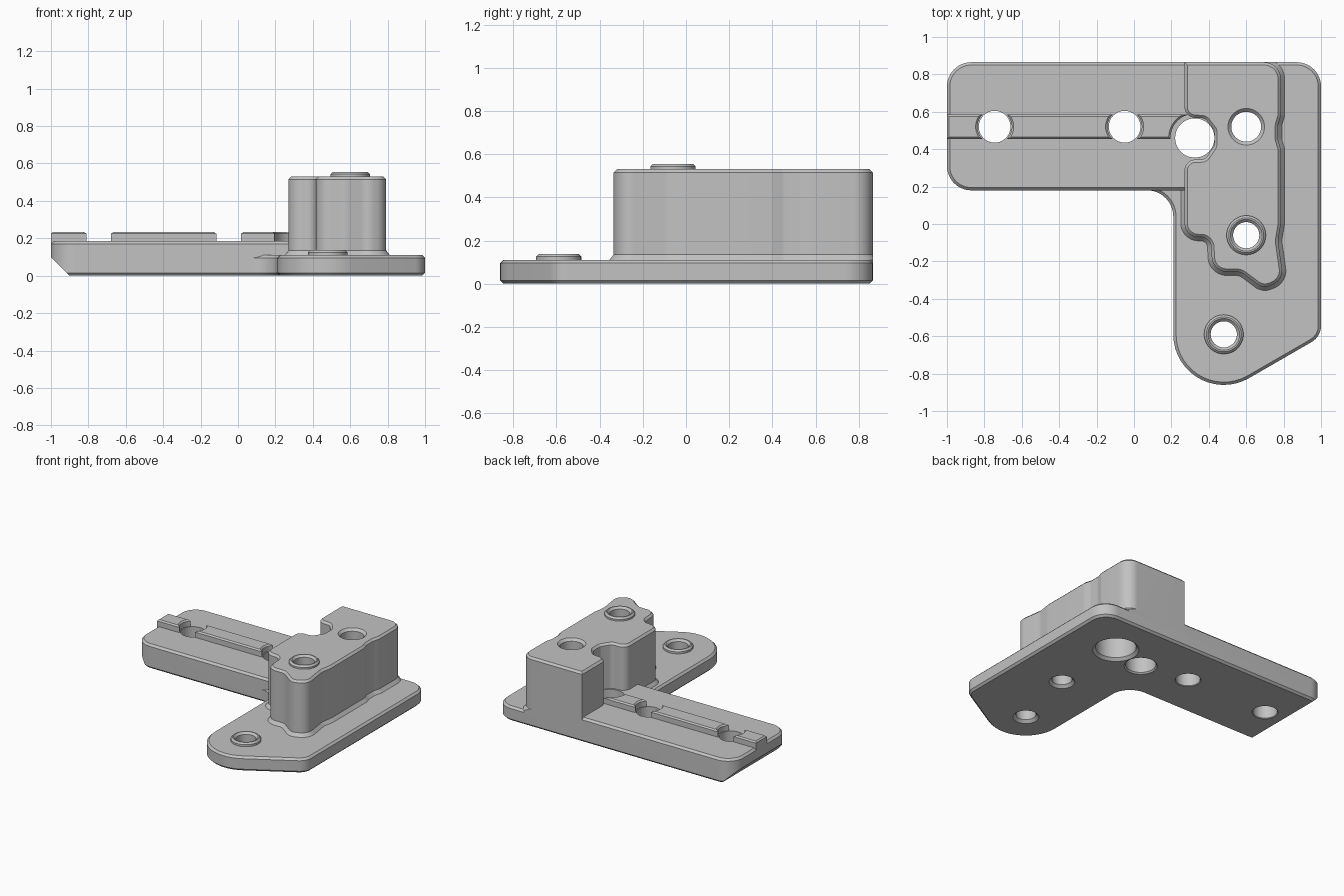
import bpy
import bmesh
import math
from mathutils import Matrix, Vector

if "Cube" in bpy.data.objects:
    bpy.data.objects.remove(bpy.data.objects["Cube"], do_unlink=True)

grey = bpy.data.materials.new("plain grey")
grey.use_nodes = True
GREY = (0.54, 0.54, 0.54, 1)
grey.diffuse_color = GREY
grey.node_tree.nodes["Principled BSDF"].inputs["Base Color"].default_value = GREY

BACK = 0.865


def rounded(corners):
    """Counter-clockwise outline from (x, y, fillet radius) corners."""
    pts = []
    for i, (x, y, r) in enumerate(corners):
        p = Vector((x, y))
        d1 = (p - Vector(corners[i - 1][:2])).normalized()
        d2 = (Vector(corners[(i + 1) % len(corners)][:2]) - p).normalized()
        turn = math.atan2(d1.x * d2.y - d1.y * d2.x, d1.dot(d2))
        if r == 0:
            pts.append(p)
            continue
        start = p - d1 * r * math.tan(abs(turn) / 2)
        center = start + Vector((-d1.y, d1.x)) * math.copysign(r, turn)
        steps = max(2, math.ceil(abs(turn) / 0.14))
        for k in range(steps + 1):
            pts.append(center + Matrix.Rotation(turn * k / steps, 2) @ (start - center))
    return pts


def circle(x, y, r, n=48):
    return [Vector((x + r * math.cos(math.tau * k / n), y + r * math.sin(math.tau * k / n)))
            for k in range(n)]


def inset(pts, d):
    out = []
    for i, p in enumerate(pts):
        a = (p - pts[i - 1]).normalized()
        b = (pts[(i + 1) % len(pts)] - p).normalized()
        n = Vector((-a.y - b.y, a.x + b.x))
        out.append(p + n * d / (1 + a.dot(b)))
    return out


def loft(bm, pts, layers):
    """Stack the outline at each (z, inset) and close both ends."""
    rings = [[bm.verts.new((p.x, p.y, z)) for p in inset(pts, d)] for z, d in layers]
    n = len(pts)
    for lo, hi in zip(rings, rings[1:]):
        for i in range(n):
            j = (i + 1) % n
            bm.faces.new((lo[i], lo[j], hi[j], hi[i]))
    bm.faces.new(rings[0][::-1])
    bm.faces.new(rings[-1])


def to_object(name, bm):
    mesh = bpy.data.meshes.new(name)
    bmesh.ops.recalc_face_normals(bm, faces=bm.faces)
    bm.to_mesh(mesh)
    bm.free()
    ob = bpy.data.objects.new(name, mesh)
    bpy.context.collection.objects.link(ob)
    mesh.materials.append(grey)
    return ob


def part(name, pts, layers):
    bm = bmesh.new()
    loft(bm, pts, layers)
    # Trim anything that flares past the flush back face
    bmesh.ops.bisect_plane(bm, geom=bm.verts[:] + bm.edges[:] + bm.faces[:], dist=1e-5,
                           plane_co=(0, BACK, 0), plane_no=(0, 1, 0), clear_outer=True)
    bmesh.ops.holes_fill(bm, edges=[e for e in bm.edges if e.is_boundary], sides=0)
    return to_object(name, bm)


# Cutters: one per bore with its chamfers, plus the sloped underside of the arm end
cutters = []


def bore(x, y, *steps):
    bm = bmesh.new()
    loft(bm, circle(x, y, steps[0][1]), [(z, steps[0][1] - r) for z, r in steps])
    cutters.append(to_object("bore_cutter", bm))


for hx in (-0.745, -0.05):
    bore(hx, 0.52, (-0.01, 0.1), (0.005, 0.085), (0.7, 0.085))
bore(0.325, 0.46, (-0.01, 0.125), (0.01, 0.105), (0.7, 0.105))
bore(0.6, 0.52, (-0.01, 0.17), (0.02, 0.14), (0.4, 0.14), (0.401, 0.08),
     (0.512, 0.08), (0.542, 0.11), (0.7, 0.11))
for hx, hy, top in ((0.6, -0.06, 0.555), (0.48, -0.59, 0.137)):
    bore(hx, hy, (-0.01, 0.1), (0.02, 0.07), (top - 0.015, 0.07), (top + 0.01, 0.095), (0.7, 0.095))
bm = bmesh.new()
wedge = [[bm.verts.new((x, y, z)) for x, z in ((-1.2, 0.3), (-0.8, -0.1), (-1.2, -0.1))]
         for y in (0, 1)]
bm.faces.new(wedge[0])
bm.faces.new(wedge[1][::-1])
for i in range(3):
    j = (i + 1) % 3
    bm.faces.new((wedge[0][i], wedge[1][i], wedge[1][j], wedge[0][j]))
cutters.append(to_object("slope_cutter", bm))

parts = []

# L-shaped base plate
plate = rounded([(-1, BACK, 0.13), (-1, 0.18, 0.13), (0.21, 0.18, 0.14),
                 (0.21, -1.058, 0.27), (1, -0.602, 0.1), (1, BACK, 0.13)])
parts.append(part("base_plate", plate, [(0, 0.015), (0.015, 0), (0.095, 0), (0.11, 0.015)]))

# Thicker side arm
arm = rounded([(-1, BACK, 0.13), (-1, 0.18, 0.13), (0.45, 0.18, 0), (0.45, BACK, 0)])
parts.append(part("side_arm", arm, [(0.05, 0), (0.17, 0), (0.185, 0.015)]))

# Tall block with wavy outline and flared foot
block = rounded([(0.27, BACK, 0), (0.27, 0.57, 0.06), (0.38, 0.565, 0.04), (0.43, 0.5, 0.04),
                 (0.43, 0.42, 0.04), (0.38, 0.345, 0.04), (0.27, 0.345, 0.06),
                 (0.27, -0.07, 0.075), (0.41, -0.07, 0.055), (0.42, -0.255, 0.08),
                 (0.57, -0.255, 0.08), (0.69, -0.345, 0.07), (0.80, -0.30, 0.08),
                 (0.77, -0.09, 0.1), (0.785, 0, 0.1), (0.785, 0.40, 0.05), (0.77, 0.45, 0.05),
                 (0.77, 0.53, 0.05), (0.785, 0.58, 0.05), (0.785, BACK, 0.09)])
parts.append(part("tall_block", block,
                  [(0.05, -0.02), (0.11, -0.02), (0.135, 0), (0.515, 0), (0.53, 0.015)]))

# Raised collars around two bores
for name, x, y, z in (("block_collar", 0.6, -0.06, 0.555), ("plate_collar", 0.48, -0.59, 0.137)):
    parts.append(part(name, circle(x, y, 0.105), [(z - 0.06, 0), (z - 0.012, 0), (z, 0.012)]))


# Ridge segments, their ends curved around the bores
def ridge_end(cx, cy, r, side):
    ys = [0.455 + 0.13 * k / 10 for k in range(11)]
    return [Vector((cx + side * math.sqrt(r * r - (y - cy) ** 2), y)) for y in ys]


outer = [Vector((-1, 0.455)), Vector((-1, 0.585))]
hole_a, hole_b, hole_c = (-0.745, 0.52, 0.092), (-0.05, 0.52, 0.092), (0.325, 0.46, 0.13)
for name, left, right in (("outer_ridge", outer, ridge_end(*hole_a, -1)),
                          ("middle_ridge", ridge_end(*hole_a, 1), ridge_end(*hole_b, -1)),
                          ("inner_ridge", ridge_end(*hole_b, 1), ridge_end(*hole_c, -1))):
    parts.append(part(name, left[::-1] + right, [(0.16, 0), (0.225, 0), (0.235, 0.01)]))

# Cut the bores and shade
for ob in parts:
    bpy.ops.object.select_all(action="DESELECT")
    ob.select_set(True)
    bpy.context.view_layer.objects.active = ob
    for cutter in cutters:
        mod = ob.modifiers.new("bore", "BOOLEAN")
        mod.operation = "DIFFERENCE"
        mod.solver = "EXACT"
        mod.object = cutter
        bpy.ops.object.modifier_apply(modifier=mod.name)
    bpy.ops.object.shade_smooth_by_angle(angle=math.radians(30))
for cutter in cutters:
    bpy.data.objects.remove(cutter, do_unlink=True)
